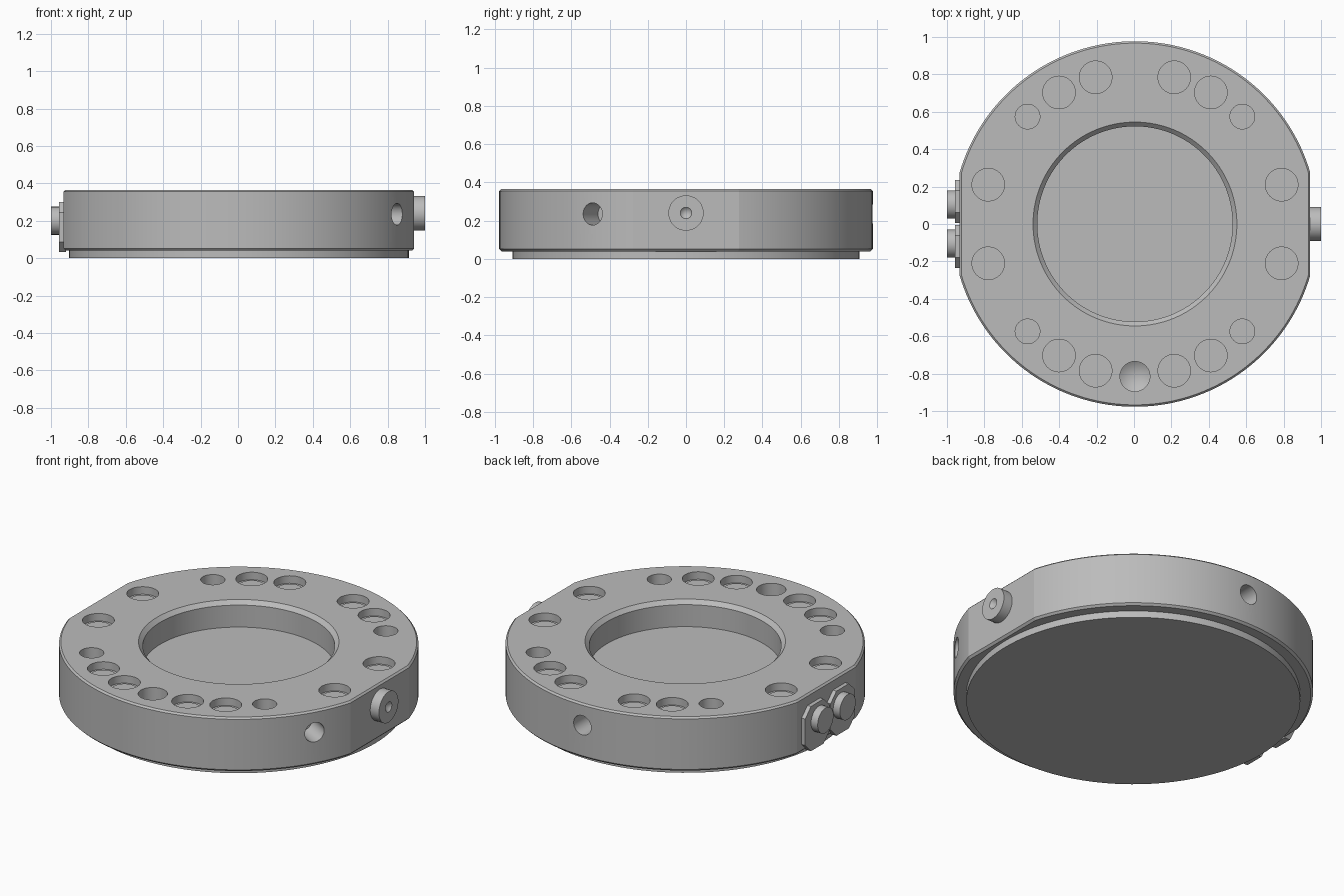
import bpy, bmesh, math
from mathutils import Matrix, Vector

cube = bpy.data.objects.get("Cube")
if cube:
    bpy.data.objects.remove(cube, do_unlink=True)

CX = 0.005          # ring axis
TOP, MID = 0.365, 0.235

steel = bpy.data.materials.new("steel grey")
steel.use_nodes = True
GREY = (0.5, 0.5, 0.5, 1)
steel.diffuse_color = GREY
steel.node_tree.nodes["Principled BSDF"].inputs["Base Color"].default_value = GREY


def finish(bm, name):
    bmesh.ops.recalc_face_normals(bm, faces=bm.faces)
    mesh = bpy.data.meshes.new(name)
    bm.to_mesh(mesh)
    bm.free()
    mesh.materials.append(steel)
    obj = bpy.data.objects.new(name, mesh)
    bpy.context.collection.objects.link(obj)
    return obj


def smooth(obj):
    bpy.ops.object.select_all(action="DESELECT")
    obj.select_set(True)
    bpy.context.view_layer.objects.active = obj
    bpy.ops.object.shade_smooth_by_angle(angle=math.radians(12))


def loft(bm, rings):
    """Skin equal-length rings and cap both ends."""
    loops = [[bm.verts.new(p) for p in ring] for ring in rings]
    n = len(loops[0])
    for a, b in zip(loops, loops[1:]):
        for i in range(n):
            j = (i + 1) % n
            bm.faces.new((a[i], a[j], b[j], b[i]))
    bm.faces.new(loops[0])
    bm.faces.new(loops[-1])


def lathe(bm, profile, origin, axis=(0, 0, 1), n=48):
    """Revolve (radius, height) points; a zero end radius makes a tip."""
    turn = Vector(axis).to_track_quat("Z", "Y").to_matrix().to_4x4()
    place = Matrix.Translation(origin) @ turn
    rings = []
    for r, h in profile:
        pts = [(r * math.cos(t * math.tau / n), r * math.sin(t * math.tau / n), h)
               for t in range(n)] if r else [(0, 0, h)]
        rings.append([bm.verts.new(place @ Vector(p)) for p in pts])
    for a, b in zip(rings, rings[1:]):
        for i in range(n):
            j = (i + 1) % n
            if len(b) == 1:
                bm.faces.new((a[i], a[j], b[0]))
            else:
                bm.faces.new((a[i], a[j], b[j], b[i]))
    for ring in (rings[0], rings[-1]):
        if len(ring) > 1:
            bm.faces.new(ring)


def outline(inset, z, steps=72):
    """Circle with a flat on each side."""
    r, flat = 0.977 - inset, 0.937 - inset
    start = math.acos(flat / r)
    pts = []
    for side in (0, math.pi):
        for i in range(steps + 1):
            a = side + start + (math.pi - 2 * start) * i / steps
            pts.append((CX + r * math.cos(a), r * math.sin(a), z))
    return pts


# Main ring body with chamfered rims
bm = bmesh.new()
loft(bm, [outline(0.012, 0.04), outline(0, 0.052),
          outline(0, TOP - 0.01), outline(0.01, TOP)])
body = finish(bm, "ring_body")

# Cutters: central recess, bolt holes, pin holes, conical pit, side holes
bm = bmesh.new()
lathe(bm, [(0.56, TOP + 0.015), (0.522, TOP - 0.023), (0.522, 0.21)], (CX, 0, 0), n=128)
for sx in (1, -1):
    for sy in (1, -1):
        for deg, kind in ((15, "bolt"), (45, "pin"), (60, "bolt"), (75, "bolt")):
            a = math.radians(deg)
            pos = (CX + sx * 0.812 * math.cos(a), sy * 0.812 * math.sin(a), TOP)
            if kind == "bolt":
                lathe(bm, [(0.087, 0.02), (0.087, -0.045)], pos)
            else:
                lathe(bm, [(0.066, 0.02), (0.066, -0.15)], pos)
lathe(bm, [(0.08, 0.02), (0.08, -0.1), (0, -0.15)], (CX, -0.815, TOP))
for deg in (-30, 90):
    a = math.radians(deg)
    out = Vector((math.cos(a), math.sin(a), 0))
    lathe(bm, [(0.058, 0.82), (0.058, 1.05)], (CX, 0, MID), out)
cutter = finish(bm, "hole_cutter")
cutter.hide_render = True

mod = body.modifiers.new("holes", "BOOLEAN")
mod.operation = "DIFFERENCE"
mod.solver = "EXACT"
mod.object = cutter
bpy.context.view_layer.objects.active = body
bpy.ops.object.modifier_apply(modifier=mod.name)
bpy.data.objects.remove(cutter, do_unlink=True)
smooth(body)

# Low round seats inside the bolt holes
bm = bmesh.new()
for sx in (1, -1):
    for sy in (1, -1):
        for deg in (15, 60, 75):
            a = math.radians(deg)
            lathe(bm, [(0.069, -0.05), (0.069, -0.04)],
                  (CX + sx * 0.812 * math.cos(a), sy * 0.812 * math.sin(a), TOP))
smooth(finish(bm, "bolt_seats"))

# Base disc
bm = bmesh.new()
lathe(bm, [(0.908, 0), (0.908, 0.045)], (CX, 0, 0), n=128)
smooth(finish(bm, "base_disc"))

# Single stud with a countersunk centre on the left flat
bm = bmesh.new()
lathe(bm, [(0.092, 0.92), (0.092, 1.0), (0.03, 1.0), (0, 0.97)], (0, 0, 0.24), (1, 0, 0))
smooth(finish(bm, "left_stud"))

# Pair of connectors with clipped-corner plates on the right flat
for side, label in ((1, "back"), (-1, "front")):
    bm = bmesh.new()
    y0, y1, z0, z1, c = 0.006, 0.235, 0.032, 0.3, 0.055
    shape = [(y0 + c, z0), (y1 - c, z0), (y1, z0 + c), (y1, z1 - c),
             (y1 - c, z1), (y0 + c, z1), (y0, z1 - c), (y0, z0 + c)]
    loft(bm, [[(x, side * y, z) for y, z in shape] for x in (-0.92, -0.956)])
    finish(bm, label + "_connector_plate")
    bm = bmesh.new()
    lathe(bm, [(0.075, 0.94), (0.075, 1.0)], (0, side * 0.105, 0.2), (-1, 0, 0))
    smooth(finish(bm, label + "_connector_stud"))
